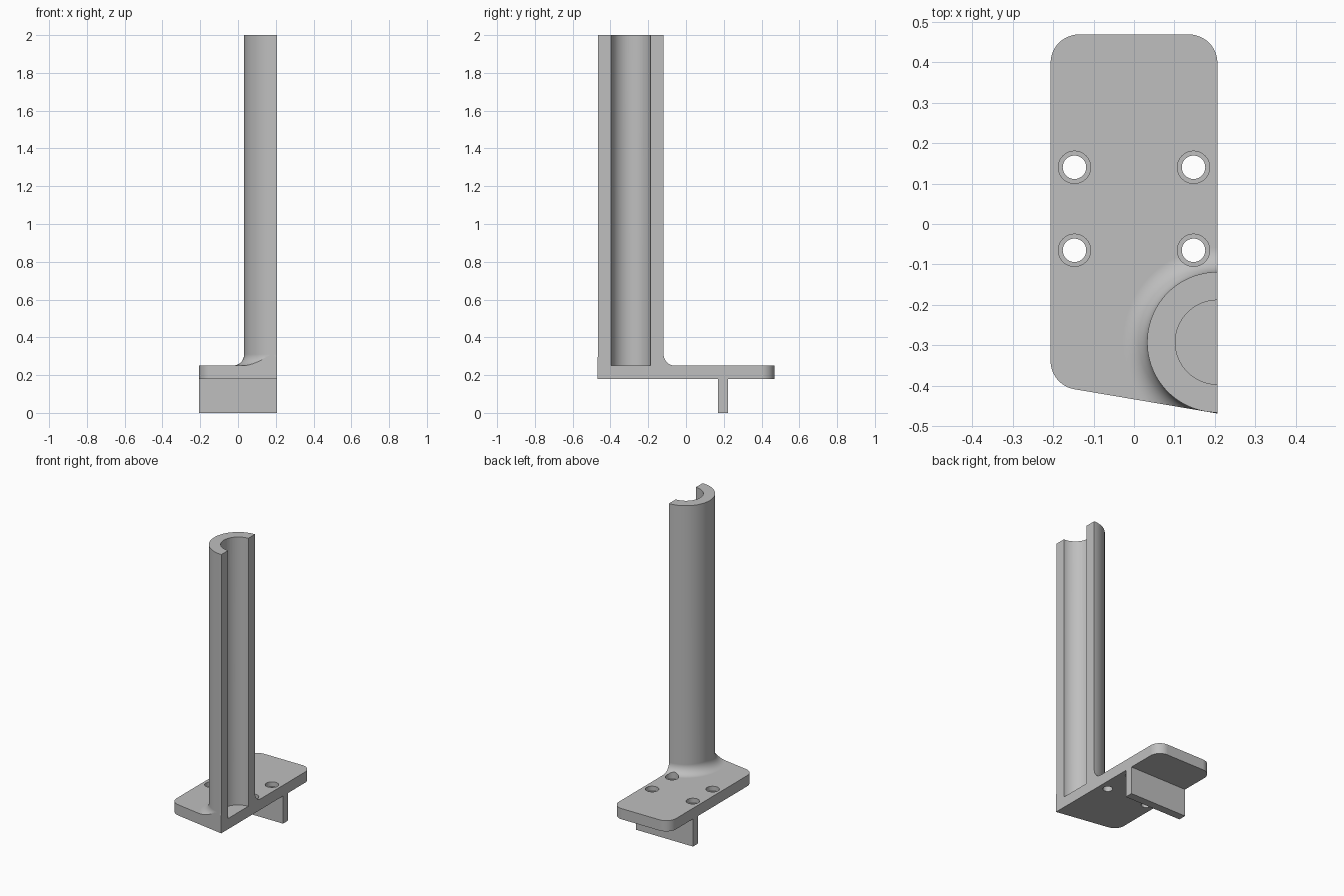
import bpy
import bmesh
from math import cos, sin, pi, radians
from mathutils import Matrix, Vector

HALF_W, HALF_D = 0.206, 0.468      # plate half width and half depth
PLATE_Z, PLATE_TOP, TOP = 0.18, 0.25, 2.0
AXIS = Vector((HALF_W, -0.292, 0))  # column axis lies on the flat side
R_OUT, R_IN, FILLET = 0.1735, 0.104, 0.06

cube = bpy.data.objects.get("Cube")
if cube:
    bpy.data.objects.remove(cube, do_unlink=True)

grey = bpy.data.materials.new("plain grey")
grey.use_nodes = True
colour = (0.52, 0.52, 0.52, 1)
grey.diffuse_color = colour
grey.node_tree.nodes["Principled BSDF"].inputs["Base Color"].default_value = colour


def make(name, bm):
    bmesh.ops.recalc_face_normals(bm, faces=bm.faces)
    mesh = bpy.data.meshes.new(name)
    bm.to_mesh(mesh)
    bm.free()
    mesh.materials.append(grey)
    ob = bpy.data.objects.new(name, mesh)
    bpy.context.collection.objects.link(ob)
    return ob


def box(name, x0, x1, y0, y1, z0, z1):
    bm = bmesh.new()
    size = Matrix.Diagonal((x1 - x0, y1 - y0, z1 - z0, 1))
    mid = Matrix.Translation(((x0 + x1) / 2, (y0 + y1) / 2, (z0 + z1) / 2))
    bmesh.ops.create_cube(bm, size=1, matrix=mid @ size)
    return make(name, bm)


def cylinder(name, x, y, r, z0, z1, sides):
    bm = bmesh.new()
    bmesh.ops.create_cone(bm, cap_ends=True, segments=sides, radius1=r, radius2=r,
                          depth=z1 - z0, matrix=Matrix.Translation((x, y, (z0 + z1) / 2)))
    return make(name, bm)


def lathe(name, profile, centre, steps):
    bm = bmesh.new()
    verts = [bm.verts.new(centre + Vector((r, 0, z))) for r, z in profile]
    edges = [bm.edges.new(pair) for pair in zip(verts, verts[1:])]
    bmesh.ops.spin(bm, geom=verts + edges, cent=centre, axis=(0, 0, 1),
                   angle=2 * pi, steps=steps)
    bmesh.ops.remove_doubles(bm, verts=bm.verts, dist=1e-5)
    return make(name, bm)


def combine(target, tool, operation):
    mod = target.modifiers.new("boolean", "BOOLEAN")
    mod.operation, mod.object, mod.solver = operation, tool, "EXACT"
    bpy.context.view_layer.objects.active = target
    bpy.ops.object.modifier_apply(modifier=mod.name)
    bpy.data.objects.remove(tool, do_unlink=True)


# Oversized plate, bar and flared column, later trimmed to the outline
bracket = box("tube_bracket", -0.5, 0.5, -0.7, 0.7, PLATE_Z, PLATE_TOP)
combine(bracket, box("lower_bar", -0.4, 0.4, 0.17, 0.222, 0, 0.2), "UNION")

flare = [(R_OUT + FILLET * (1 - cos(a)), PLATE_TOP + FILLET * (1 - sin(a)))
         for a in (pi / 2 * (1 - i / 10) for i in range(11))]
profile = [(0, 0.2), (R_OUT + FILLET, 0.2)] + flare + [(R_OUT, TOP), (0, TOP)]
combine(bracket, lathe("column", profile, AXIS, 96), "UNION")

# Plate outline: slanted front edge, three rounded corners, straight open side
bm = bmesh.new()
outline = [(-HALF_W, -0.398), (HALF_W, -HALF_D), (HALF_W, HALF_D), (-HALF_W, HALF_D)]
face = bm.faces.new([bm.verts.new((x, y, -0.2)) for x, y in outline])
walls = bmesh.ops.extrude_face_region(bm, geom=[face])["geom"]
bmesh.ops.translate(bm, vec=(0, 0, 2.5),
                    verts=[v for v in walls if isinstance(v, bmesh.types.BMVert)])
bmesh.ops.recalc_face_normals(bm, faces=bm.faces)


def round_corners(radius, chosen):
    edges = [e for e in bm.edges
             if (e.verts[0].co - e.verts[1].co).xy.length < 1e-4 and chosen(e.verts[0].co)]
    bmesh.ops.bevel(bm, geom=edges, offset=radius, segments=12, profile=0.5, affect="EDGES")


round_corners(0.07, lambda p: p.y > 0.4)
round_corners(0.058, lambda p: p.x < 0 and p.y < 0)
combine(bracket, make("outline", bm), "INTERSECT")

# Open channel down the column
combine(bracket, cylinder("channel", AXIS.x, AXIS.y, R_IN, PLATE_TOP, TOP + 0.1, 64),
        "DIFFERENCE")

# Four counterbored screw holes
for x in (-0.147, 0.147):
    for y in (-0.065, 0.14):
        combine(bracket, cylinder("screw_hole", x, y, 0.029, 0.1, 0.4, 32), "DIFFERENCE")
        combine(bracket, cylinder("counterbore", x, y, 0.04, 0.22, 0.45, 32), "DIFFERENCE")

# Smooth curves with clean flat faces
bpy.ops.object.select_all(action="DESELECT")
bracket.select_set(True)
bpy.context.view_layer.objects.active = bracket
bpy.ops.object.shade_smooth_by_angle(angle=radians(30))
weighted = bracket.modifiers.new("weighted_normals", "WEIGHTED_NORMAL")
weighted.keep_sharp = True
